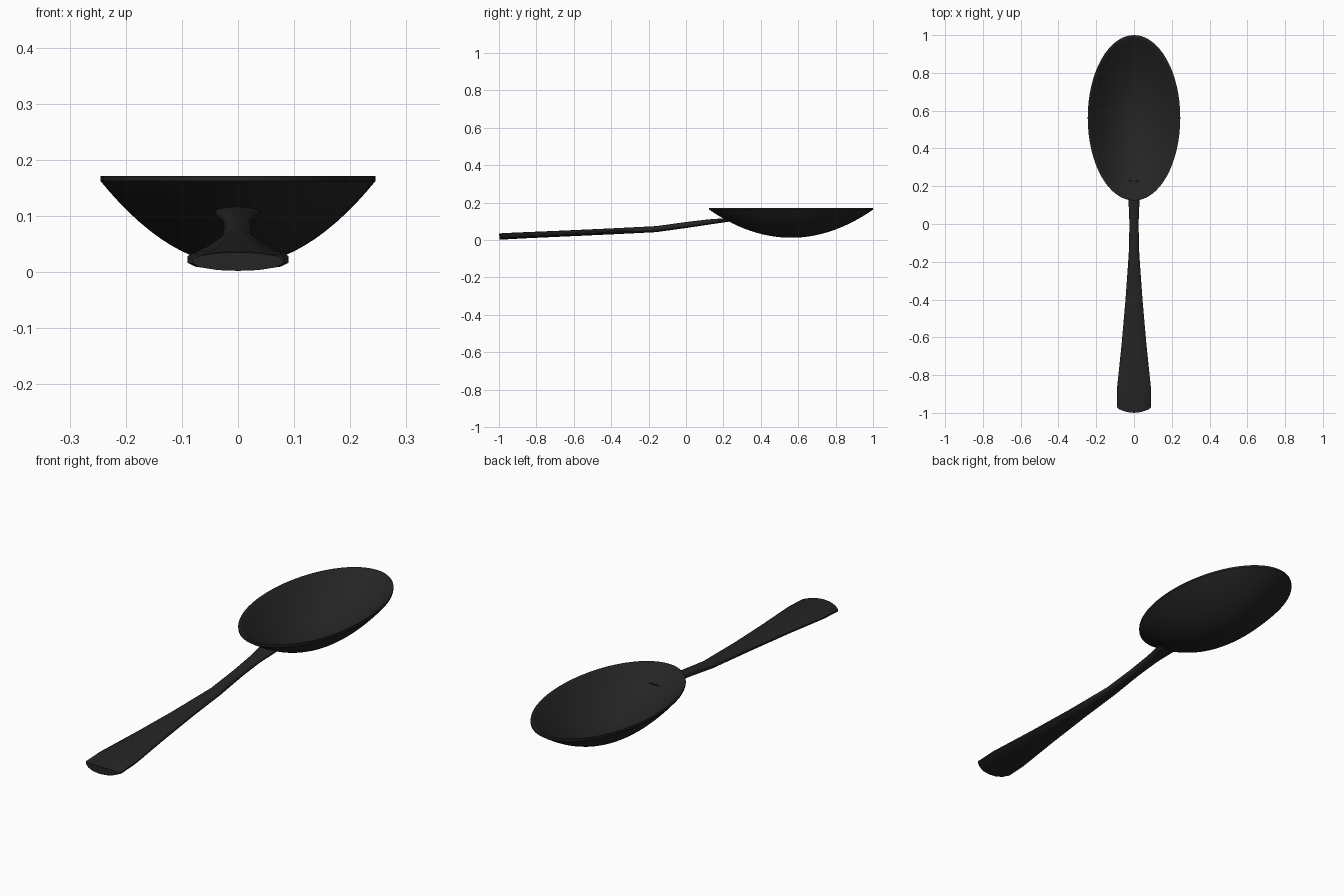
import bpy, bmesh, math

if "Cube" in bpy.data.objects:
    bpy.data.objects.remove(bpy.data.objects["Cube"])

metal = bpy.data.materials.new("dark metal")
metal.diffuse_color = (0.018, 0.018, 0.018, 1)
metal.use_nodes = True
metal.node_tree.nodes["Principled BSDF"].inputs["Base Color"].default_value = metal.diffuse_color


def finish(name, bm, angle):
    bmesh.ops.recalc_face_normals(bm, faces=bm.faces)
    me = bpy.data.meshes.new(name)
    bm.to_mesh(me)
    bm.free()
    ob = bpy.data.objects.new(name, me)
    bpy.context.collection.objects.link(ob)
    me.materials.append(metal)
    bpy.ops.object.select_all(action='DESELECT')
    ob.select_set(True)
    bpy.context.view_layer.objects.active = ob
    bpy.ops.object.shade_smooth_by_angle(angle=math.radians(angle))
    return ob


def bridge(bm, a, b):
    n = len(a)
    for i in range(n):
        bm.faces.new((a[i], a[(i + 1) % n], b[(i + 1) % n], b[i]))


# Bowl: elliptical shell, parabolic outside and inside, with a thin flat rim
CY, RX, RY, SEG, STEPS = 0.562, 0.245, 0.438, 64, 14
outer = [(i / STEPS, 0.012 + 0.150 * (i / STEPS) ** 2) for i in range(1, STEPS + 1)]
inner = [(0.965 * i / STEPS, 0.023 + 0.146 * (i / STEPS) ** 2) for i in range(STEPS, 0, -1)]
profile = outer + [(1.0, 0.171), (0.975, 0.171)] + inner
bm = bmesh.new()
rings = []
for r, z in profile:
    rings.append([bm.verts.new((RX * r * math.cos(t), CY + RY * r * math.sin(t), z))
                  for t in (2 * math.pi * k / SEG for k in range(SEG))])
for a, b in zip(rings, rings[1:]):
    bridge(bm, a, b)
for ring, z in ((rings[0], 0.012), (rings[-1], 0.023)):
    c = bm.verts.new((0, CY, z))
    for k in range(SEG):
        bm.faces.new((ring[k], ring[(k + 1) % SEG], c))
finish("bowl", bm, 40)

# Handle: lens-shaped section lofted along a gently bent path
# stations: y, half width, centre z, half thickness
stations = [(-1.0, 0.080, 0.0185, 0.0165), (-0.97, 0.090, 0.020, 0.017),
            (-0.87, 0.090, 0.025, 0.0165), (-0.64, 0.066, 0.035, 0.016),
            (-0.40, 0.045, 0.046, 0.016), (-0.16, 0.028, 0.058, 0.016),
            (0.0, 0.024, 0.080, 0.016), (0.12, 0.029, 0.096, 0.014),
            (0.23, 0.042, 0.108, 0.010)]
quarter = [(1.0, 0.22), (0.84, 0.62), (0.45, 0.92)]
half = quarter + [(0, 1.0)] + [(-x, z) for x, z in reversed(quarter)]
section = half + [(-x, -z) for x, z in half]
bm = bmesh.new()
loops = []
for i, (y, w, zc, h) in enumerate(stations):
    bow = 0.02 if i == 0 else 0.0   # rounded end in plan
    loops.append([bm.verts.new((w * sx, y + bow * sx * sx, zc + h * sz)) for sx, sz in section])
for a, b in zip(loops, loops[1:]):
    bridge(bm, a, b)
bm.faces.new(loops[0])
bm.faces.new(loops[-1])
finish("handle", bm, 40)
